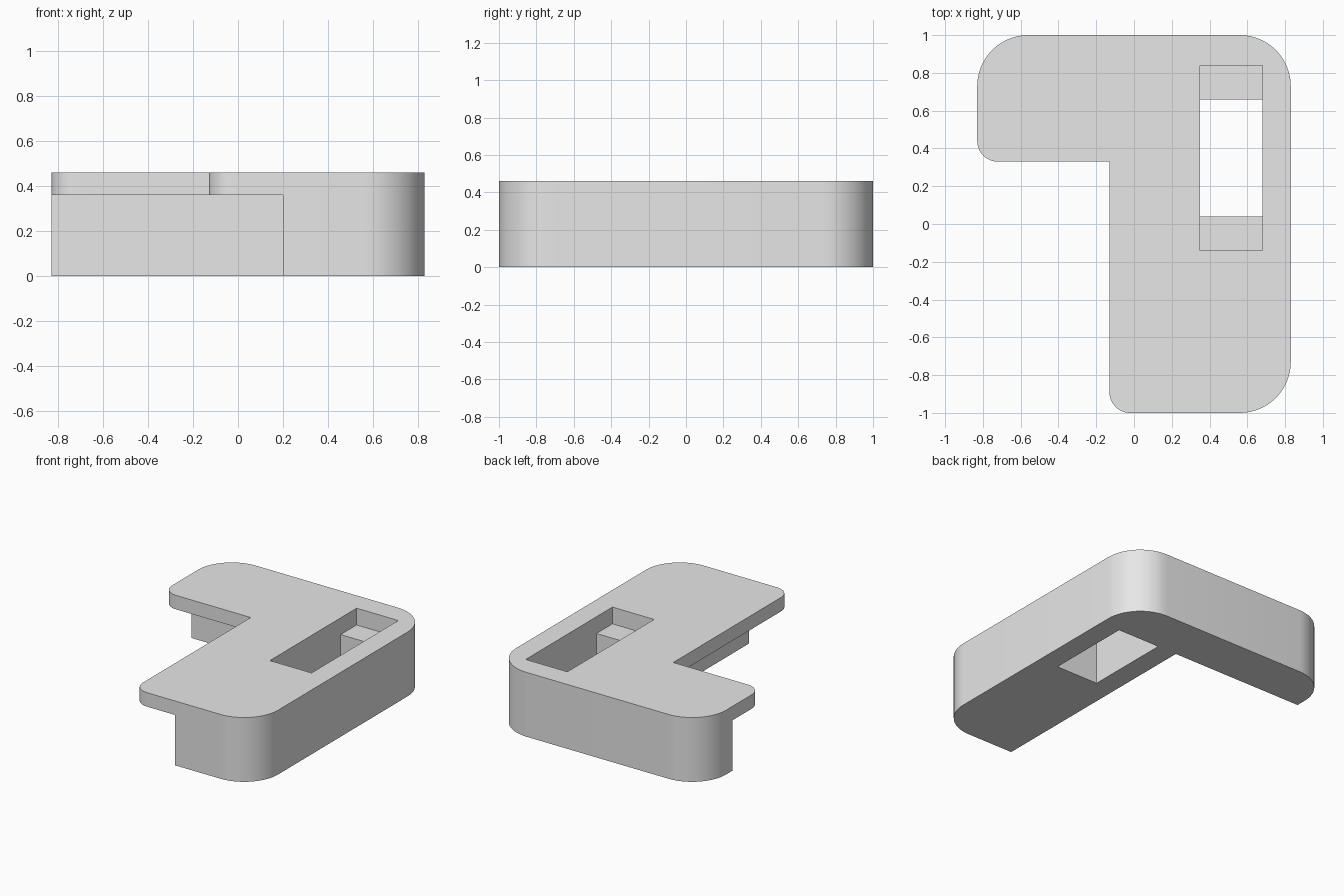
import bpy
import bmesh
from math import cos, sin, pi
from mathutils import Vector

default_cube = bpy.data.objects.get("Cube")
if default_cube:
    bpy.data.objects.remove(default_cube, do_unlink=True)

HEIGHT = 0.46
LIP_BOTTOM = 0.36    # underside of the overhanging plate
LEDGE = 0.34         # ledges inside the slot
BIG, SMALL = 0.27, 0.11


def material(name, colour):
    mat = bpy.data.materials.new(name)
    mat.use_nodes = True
    mat.diffuse_color = colour
    mat.node_tree.nodes["Principled BSDF"].inputs["Base Color"].default_value = colour
    return mat


def prism(name, points, direction):
    """Extrude a closed planar outline along a direction."""
    bm = bmesh.new()
    face = bm.faces.new([bm.verts.new(p) for p in points])
    extruded = bmesh.ops.extrude_face_region(bm, geom=[face])
    moved = [g for g in extruded["geom"] if isinstance(g, bmesh.types.BMVert)]
    bmesh.ops.translate(bm, verts=moved, vec=Vector(direction))
    bmesh.ops.recalc_face_normals(bm, faces=bm.faces)
    mesh = bpy.data.meshes.new(name)
    bm.to_mesh(mesh)
    bm.free()
    obj = bpy.data.objects.new(name, mesh)
    bpy.context.collection.objects.link(obj)
    return obj


def corner(x, y, radius, start, steps=14):
    """Quarter-circle corner at (x, y), counterclockwise from the start angle."""
    mid = start + pi / 4
    cx = x - radius * (1 if cos(mid) > 0 else -1)
    cy = y - radius * (1 if sin(mid) > 0 else -1)
    angles = [start + pi / 2 * i / steps for i in range(steps + 1)]
    return [(cx + radius * cos(a), cy + radius * sin(a), 0) for a in angles]


def cut(obj, cutter):
    cutter.hide_render = True
    mod = obj.modifiers.new("cut", "BOOLEAN")
    mod.operation = "DIFFERENCE"
    mod.solver = "EXACT"
    mod.object = cutter
    bpy.ops.object.modifier_apply(modifier=mod.name)
    bpy.data.objects.remove(cutter, do_unlink=True)


# L-shaped body with rounded corners
outline = (corner(0.83, -1, BIG, -pi / 2) + corner(0.83, 1, BIG, 0)
           + corner(-0.83, 1, BIG, pi / 2) + corner(-0.83, 0.33, SMALL, pi)
           + [(-0.13, 0.33, 0)] + corner(-0.13, -1, SMALL, pi))
body = prism("angled_bracket_body", outline, (0, 0, HEIGHT))
body.data.materials.append(material("grey", (0.8, 0.8, 0.8, 1)))
bpy.ops.object.select_all(action="DESELECT")
body.select_set(True)
bpy.context.view_layer.objects.active = body

# Undercut along the inside of the L, leaving the thin overhanging lip
undercut = prism("undercut_cutter",
                 [(-2, -2, -1), (0.2, -2, -1), (0.2, 0.66, -1), (-2, 0.66, -1)],
                 (0, 0, 1 + LIP_BOTTOM))
cut(body, undercut)

# Through slot that widens above two ledges
y_front, y_in_front, y_in_back, y_back = -0.14, 0.04, 0.66, 0.84
slot_profile = [(y_in_front, -1), (y_in_back, -1), (y_in_back, LEDGE), (y_back, LEDGE),
                (y_back, 1), (y_front, 1), (y_front, LEDGE), (y_in_front, LEDGE)]
slot = prism("slot_cutter", [(0.35, y, z) for y, z in slot_profile], (0.33, 0, 0))
cut(body, slot)

bpy.ops.object.shade_smooth_by_angle()
